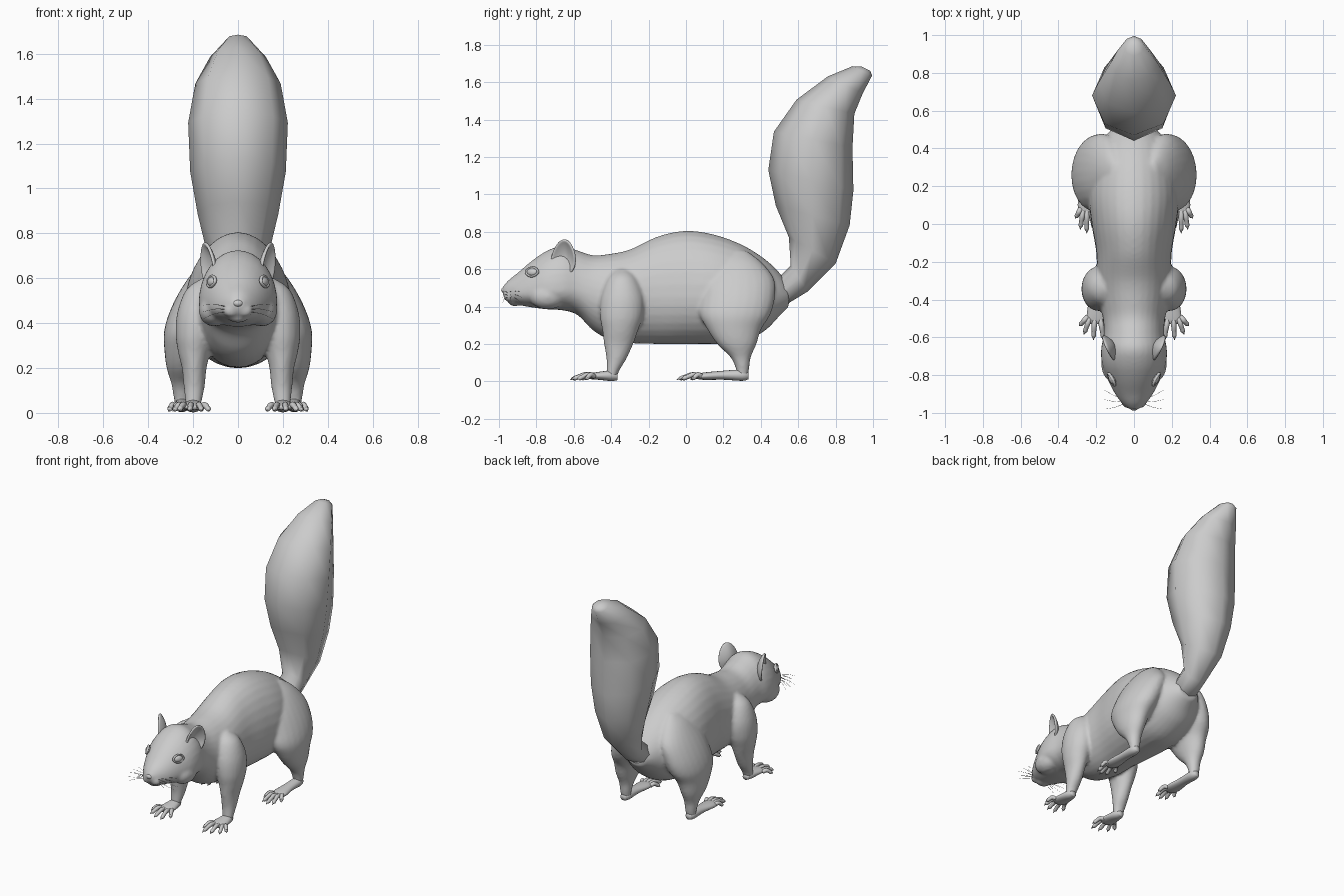
import bpy, bmesh, math
from mathutils import Vector as V, Matrix

if "Cube" in bpy.data.objects:
    bpy.data.objects.remove(bpy.data.objects["Cube"])


def spline(pts, k=5):
    """Catmull-Rom smoothing of a list of equal-length tuples."""
    out = []
    for i in range(len(pts) - 1):
        p0, p1, p2, p3 = (pts[max(0, min(len(pts) - 1, j))] for j in (i - 1, i, i + 1, i + 2))
        for s in range(k):
            t = s / k
            out.append(tuple(0.5 * (2 * b + (c - a) * t + (2 * a - 5 * b + 4 * c - d) * t * t
                                    + (3 * b - a - 3 * c + d) * t ** 3)
                             for a, b, c, d in zip(p0, p1, p2, p3)))
    return out + [tuple(pts[-1])]


def ring(c, a, b, n, low=None):
    """Ellipse points; 'low' replaces axis b on the lower half."""
    pts = []
    for i in range(n):
        t = 2 * math.pi * i / n
        s = math.sin(t)
        pts.append(V(c) + V(a) * math.cos(t) + V(low if low and s < 0 else b) * s)
    return pts


def loft(bm, rings, cap_end=True):
    rows = [[bm.verts.new(p) for p in r] for r in rings]
    n = len(rows[0])
    for r, q in zip(rows, rows[1:]):
        for i in range(n):
            bm.faces.new((r[i], r[(i + 1) % n], q[(i + 1) % n], q[i]))
    bm.faces.new(rows[0][::-1])
    if cap_end:
        bm.faces.new(rows[-1])


def tube(bm, path, n=8):
    """Tube through (x, y, z, radius) points."""
    pts = [V(p[:3]) for p in path]
    rings = []
    for i, p in enumerate(pts):
        d = pts[min(i + 1, len(pts) - 1)] - pts[max(i - 1, 0)]
        side = d.cross(V((0, 0, 1))).normalized()
        up = side.cross(d).normalized()
        rings.append(ring(p, side * path[i][3], up * path[i][3], n))
    loft(bm, rings)


def ball(bm, c, size, n=16):
    m = Matrix.Translation(c) @ Matrix.Diagonal((*size, 1))
    bmesh.ops.create_uvsphere(bm, u_segments=n, v_segments=n // 2 + 2, radius=1, matrix=m)


def finish(bm, name, angle=180):
    bmesh.ops.recalc_face_normals(bm, faces=bm.faces[:])
    me = bpy.data.meshes.new(name)
    bm.to_mesh(me)
    bm.free()
    ob = bpy.data.objects.new(name, me)
    bpy.context.collection.objects.link(ob)
    bpy.ops.object.select_all(action='DESELECT')
    ob.select_set(True)
    bpy.context.view_layer.objects.active = ob
    for p in me.polygons:
        p.use_smooth = True
    return ob


def apply(ob, kind, **settings):
    m = ob.modifiers.new(kind.lower(), kind)
    for k, v in settings.items():
        setattr(m, k, v)
    bpy.ops.object.modifier_apply(modifier=m.name)


# Head and torso: y, top, bottom, half width, height of widest point
TORSO = [(-.98, .505, .465, .025, .485), (-.95, .54, .43, .062, .475), (-.90, .58, .41, .10, .47),
         (-.82, .648, .395, .14, .48), (-.74, .70, .385, .17, .485), (-.66, .725, .38, .174, .49),
         (-.58, .70, .355, .16, .49), (-.5, .675, .275, .165, .46), (-.42, .68, .23, .18, .44),
         (-.3, .705, .205, .195, .44), (-.15, .775, .2, .2, .45), (0, .805, .2, .225, .45),
         (.15, .785, .2, .24, .45), (.3, .73, .21, .22, .45), (.42, .655, .27, .18, .45),
         (.5, .58, .35, .12, .46), (.55, .51, .40, .07, .455)]
# Legs: z, x, y, x radius, y radius
FRONT_LEG = [(.60, .13, -.34, .03, .03), (.55, .15, -.34, .08, .08), (.45, .175, -.34, .095, .115),
             (.35, .19, -.345, .088, .115), (.27, .195, -.352, .072, .095), (.2, .195, -.36, .055, .078),
             (.12, .195, -.372, .047, .053), (.06, .198, -.39, .038, .035), (.015, .2, -.40, .03, .028)]
HIND_LEG = [(.70, .10, .27, .02, .05), (.64, .12, .28, .07, .12), (.55, .15, .28, .105, .19),
            (.45, .19, .275, .115, .20), (.36, .22, .262, .11, .19), (.28, .24, .258, .088, .145),
            (.2, .25, .272, .068, .105), (.13, .25, .292, .047, .055), (.07, .25, .302, .037, .036),
            (.015, .25, .302, .028, .026)]

bm = bmesh.new()
loft(bm, [ring((0, y, m), (w, 0, 0), (0, 0, t - m), 32, (0, 0, m - b)) for y, t, b, w, m in spline(TORSO)])
for s in (1, -1):
    for leg in (FRONT_LEG, HIND_LEG):
        loft(bm, [ring((s * x, y, z), (rx, 0, 0), (0, ry, 0), 24) for z, x, y, rx, ry in spline(leg)])
    ball(bm, (s * .03, -.942, .455), (.038, .035, .03))          # upper lip
    ball(bm, (s * .105, -.74, .455), (.07, .10, .07))            # cheek
ball(bm, (0, -.915, .422), (.045, .035, .02))                    # chin
body = finish(bm, "body")
apply(body, 'REMESH', mode='VOXEL', voxel_size=.0115, use_smooth_shade=True)
apply(body, 'SMOOTH', factor=.5, iterations=3)

# Nose
bm = bmesh.new()
ball(bm, (0, -.968, .488), (.024, .02, .017))
finish(bm, "nose")

# Tail: front edge (y, z), back edge (y, z), half width
TAIL = [(.46, .52, .42, .34, .09), (.56, .62, .65, .48, .085), (.55, .77, .80, .63, .135),
        (.48, .94, .875, .835, .18), (.44, 1.13, .895, 1.02, .213), (.47, 1.335, .89, 1.25, .222),
        (.59, 1.505, .90, 1.43, .19), (.757, 1.63, .945, 1.54, .125), (.89, 1.685, .995, 1.635, .055),
        (.94, 1.683, .985, 1.66, .02)]
bm = bmesh.new()
loft(bm, [ring((0, (fy + by) / 2, (fz + bz) / 2), (w, 0, 0), (0, (fy - by) / 2, (fz - bz) / 2), 8)
          for fy, fz, by, bz, w in TAIL])
finish(bm, "tail")

# Paws: palm path (x, y, z, half width, half height), toe root y, toe tips (x, y)
PAWS = {
    "front_paw": ([(.2, -.365, .025, .02, .018), (.2, -.40, .03, .036, .028), (.2, -.46, .03, .048, .022),
                   (.2, -.51, .028, .05, .016), (.2, -.53, .026, .03, .01)], -.49,
                  [(.125, -.565), (.16, -.62), (.215, -.615), (.265, -.585), (.29, -.54)]),
    "hind_paw": ([(.25, .335, .03, .018, .018), (.25, .30, .033, .034, .03), (.25, .2, .033, .037, .024),
                  (.25, .10, .028, .048, .02), (.25, .05, .026, .03, .012)], .085,
                 [(.18, .025), (.21, -.035), (.25, -.05), (.285, -.03), (.31, .03)]),
}
for s, side in ((1, "left"), (-1, "right")):
    for name, (palm, root, tips) in PAWS.items():
        bm = bmesh.new()
        loft(bm, [ring((s * x, y, z), (a, 0, 0), (0, 0, b), 16) for x, y, z, a, b in spline(palm, 4)])
        cx = palm[0][0]
        for tx, ty in tips:
            rx = cx + (tx - cx) * .5
            at = lambda t: (s * (rx + (tx - rx) * t), root + (ty - root) * t)
            tube(bm, spline([(*at(0), .025, .013), (*at(.35), .036, .014), (*at(.65), .025, .012),
                             (*at(.82), .017, .012), (*at(.9), .016, .006), (*at(1), .007, .001)], 3))
        finish(bm, f"{name}_{side}")

    # Ear: cupped leaf facing outward and slightly forward
    u, up, n = V((-.4 * s, -.9, 0)), V((.12 * s, .05, 1)), V((.9 * s, -.4, 0))
    bm = bmesh.new()
    rows = []
    for j in range(1, 9):
        r, row = j / 8, []
        for i in range(24):
            t = 2 * math.pi * i / 24
            c, h = math.cos(t), math.sin(t)
            row.append(V((.118 * s, -.648, .66)) + u * (.072 * r * c * (1 - .2 * h))
                       + up * (.1 * r * h) + n * (.034 * r * r - .012))
        rows.append(row)
    loft(bm, rows, cap_end=False)
    ear = finish(bm, f"ear_{side}")
    apply(ear, 'SOLIDIFY', thickness=.014, offset=0)
    apply(ear, 'SUBSURF', levels=1)

    # Eye with almond-shaped lids
    look = V((.86 * s, -.45, .25)).to_track_quat('Z', 'Y').to_matrix().to_4x4()
    place = Matrix.Translation((.116 * s, -.822, .585)) @ look
    bm = bmesh.new()
    bmesh.ops.create_uvsphere(bm, u_segments=20, v_segments=12, radius=1,
                              matrix=place @ Matrix.Diagonal((.032, .022, .016, 1)))
    finish(bm, f"eye_{side}")
    bm = bmesh.new()
    k = 24
    grid = []
    for i in range(k):
        t = 2 * math.pi * i / k
        d = V((math.cos(t), math.sin(t), 0))
        e = V((.036 * d.x, .025 * d.y * (1 - .25 * d.x ** 2), .003))
        grid.append([bm.verts.new(place @ (e + d * .006 * math.cos(q) + V((0, 0, .008 * math.sin(q)))))
                     for q in (j * math.pi / 4 for j in range(8))])
    for i in range(k):
        for j in range(8):
            a, b = grid[i], grid[(i + 1) % k]
            bm.faces.new((a[j], b[j], b[(j + 1) % 8], a[(j + 1) % 8]))
    finish(bm, f"eyelid_{side}")

    # Whiskers
    bm = bmesh.new()
    for i in range(9):
        f, g = i % 3 - 1, i // 3 - 1
        tube(bm, spline([(.045 * s, -.935 + .014 * f, .46 + .011 * g, .0014),
                         (.10 * s, -.94 + .03 * f, .463 + .02 * g, .0011),
                         (.155 * s, -.93 + .05 * f, .45 + .03 * g, .0005)], 3), 4)
    finish(bm, f"whiskers_{side}")
